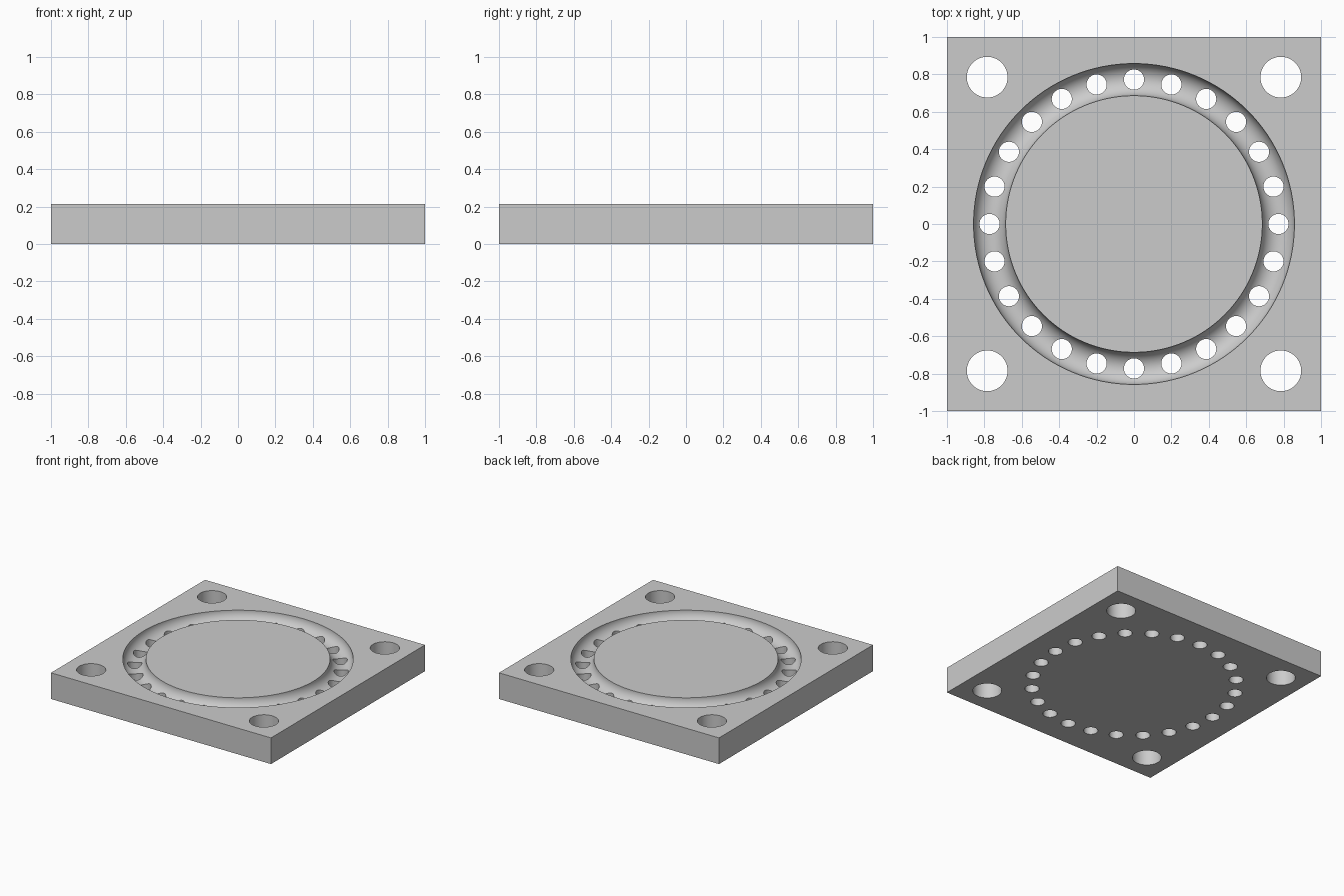
import bpy, bmesh
from math import pi, cos, sin, radians
from mathutils import Matrix, Vector

old = bpy.data.objects.get("Cube")
if old:
    bpy.data.objects.remove(old, do_unlink=True)

HEIGHT = 0.215          # plate thickness
RING_R = 0.772          # centre line of the groove
GROOVE_R = 0.086        # radius of the groove section
BALL_HOLES = 24

grey = bpy.data.materials.new("plain grey")
grey.use_nodes = True
colour = (0.6, 0.6, 0.6, 1)
grey.diffuse_color = colour
grey.node_tree.nodes["Principled BSDF"].inputs["Base Color"].default_value = colour


def make_object(name, bm):
    bmesh.ops.recalc_face_normals(bm, faces=bm.faces)
    mesh = bpy.data.meshes.new(name)
    bm.to_mesh(mesh)
    bm.free()
    mesh.materials.append(grey)
    obj = bpy.data.objects.new(name, mesh)
    bpy.context.collection.objects.link(obj)
    return obj


def drill_set(name, centres, radius, segments):
    """Vertical cylinders passing right through the plate."""
    bm = bmesh.new()
    for x, y in centres:
        bmesh.ops.create_cone(bm, cap_ends=True, segments=segments, radius1=radius,
                              radius2=radius, depth=HEIGHT * 2,
                              matrix=Matrix.Translation((x, y, HEIGHT / 2)))
    return make_object(name, bm)


def groove_ring(name, steps=20, turns=128):
    """Half-round section swept in a circle, open above the plate."""
    angles = [pi + pi * (i + 0.5) / steps for i in range(steps)]
    section = [(RING_R + GROOVE_R * cos(a), HEIGHT + GROOVE_R * sin(a)) for a in angles]
    section = ([(RING_R - GROOVE_R, HEIGHT + 0.05)] + section
               + [(RING_R + GROOVE_R, HEIGHT + 0.05)])
    bm = bmesh.new()
    rings = []
    for t in range(turns):
        a = 2 * pi * t / turns
        rings.append([bm.verts.new((r * cos(a), r * sin(a), z)) for r, z in section])
    count = len(section)
    for t in range(turns):
        here, there = rings[t], rings[(t + 1) % turns]
        for i in range(count):
            j = (i + 1) % count
            bm.faces.new((here[i], here[j], there[j], there[i]))
    return make_object(name, bm)


# Square plate
bm = bmesh.new()
bmesh.ops.create_cube(bm, size=1)
bmesh.ops.scale(bm, vec=(2, 2, HEIGHT), verts=bm.verts)
bmesh.ops.translate(bm, vec=(0, 0, HEIGHT / 2), verts=bm.verts)
plate = make_object("bearing_plate", bm)

# Groove, ring of small holes and corner bolt holes
ring_spots = [(RING_R * cos(2 * pi * i / BALL_HOLES), RING_R * sin(2 * pi * i / BALL_HOLES))
              for i in range(BALL_HOLES)]
corner_spots = [(sx * 0.785, sy * 0.785) for sx in (-1, 1) for sy in (-1, 1)]
cutters = [groove_ring("groove_cutter"),
           drill_set("ring_hole_cutter", ring_spots, 0.054, 32),
           drill_set("bolt_hole_cutter", corner_spots, 0.109, 48)]

bpy.context.view_layer.objects.active = plate
for cutter in cutters:
    cutter.hide_render = True
    mod = plate.modifiers.new(cutter.name, 'BOOLEAN')
    mod.operation = 'DIFFERENCE'
    mod.solver = 'EXACT'
    mod.object = cutter
    bpy.ops.object.modifier_apply(modifier=mod.name)
    bpy.data.objects.remove(cutter, do_unlink=True)

# Smooth the round surfaces, keep rims sharp
bpy.ops.object.select_all(action='DESELECT')
plate.select_set(True)
bpy.ops.object.shade_smooth_by_angle(angle=radians(30))
